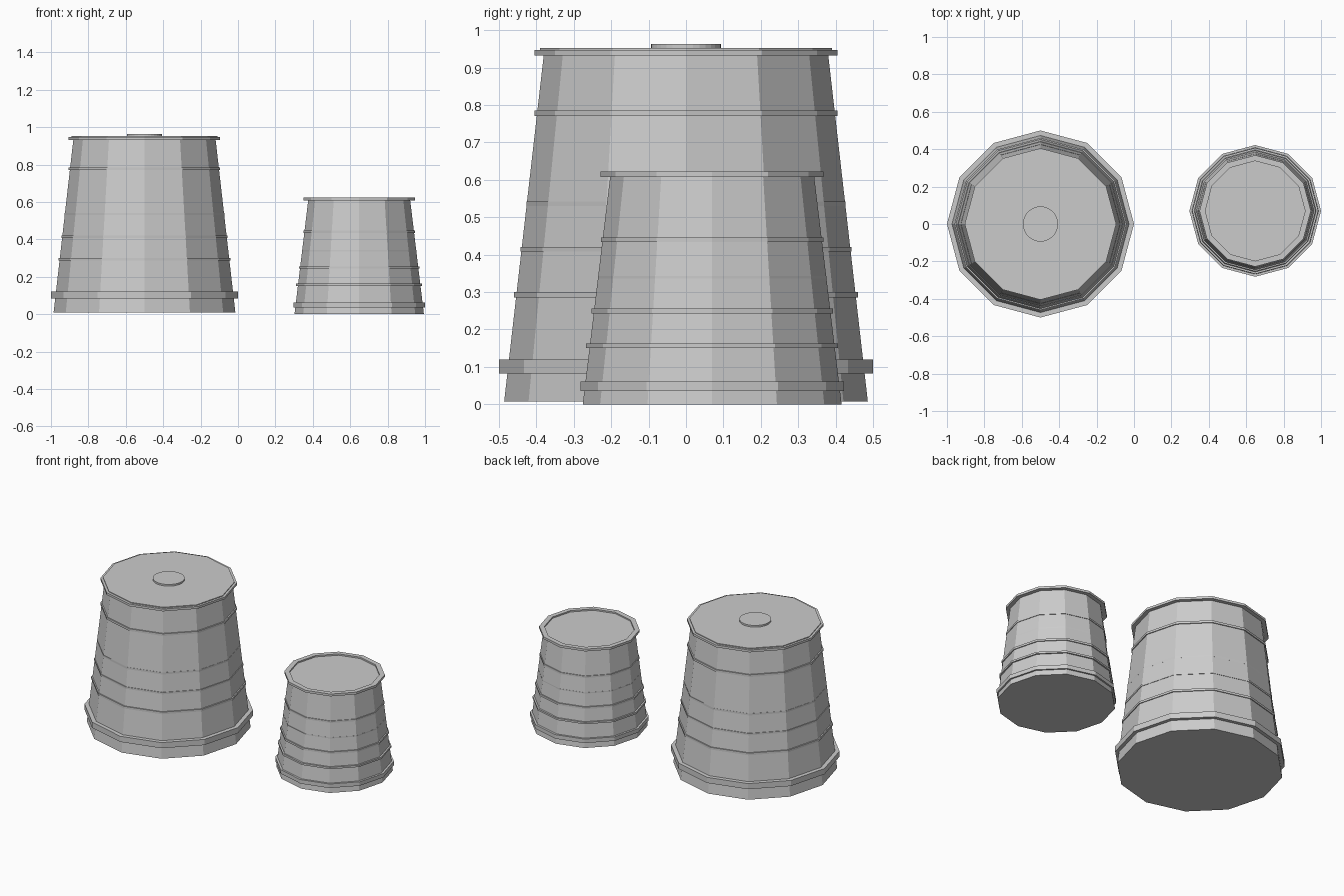
import bpy
import math

cube = bpy.data.objects.get("Cube")
if cube:
    bpy.data.objects.remove(cube, do_unlink=True)

# Single plain grey
GREY = (0.6, 0.6, 0.6, 1.0)
grey = bpy.data.materials.new("plain_grey")
grey.use_nodes = True
grey.diffuse_color = GREY
grey.node_tree.nodes["Principled BSDF"].inputs["Base Color"].default_value = GREY


def lathe(name, profile, centre, sides=12, closed=False):
    """Turn a (radius, height) profile, listed upwards on the outside, around z."""
    n = len(profile)
    verts, faces = [], []
    for r, z in profile:
        for i in range(sides):
            a = 2 * math.pi * i / sides
            verts.append((r * math.cos(a), r * math.sin(a), z))
    for k in range(n if closed else n - 1):
        lo, hi = k * sides, (k + 1) % n * sides
        for i in range(sides):
            j = (i + 1) % sides
            faces.append((lo + i, lo + j, hi + j, hi + i))
    if not closed:
        faces.append(tuple(reversed(range(sides))))
        faces.append(tuple(range((n - 1) * sides, n * sides)))
    mesh = bpy.data.meshes.new(name)
    mesh.from_pydata(verts, [], faces)
    mesh.materials.append(grey)
    obj = bpy.data.objects.new(name, mesh)
    obj.location = (centre[0], centre[1], 0)
    bpy.context.collection.objects.link(obj)
    return obj


def tub(name, centre, base, top, hoops):
    """Tapered body with hoops given as (bottom, top, radius)."""
    lathe(name + "_body", [base, top], centre)

    def body_radius(z):
        t = (z - base[1]) / (top[1] - base[1])
        return base[0] + (top[0] - base[0]) * t

    for i, (z0, z1, r) in enumerate(hoops):
        inner = body_radius(z1) - 0.004
        lathe(f"{name}_hoop_{i + 1}",
              [(r, z0), (r, z1), (inner, z1), (inner, z0)], centre, closed=True)


# Large tub with hoops, lid and round cap
LARGE = (-0.5, 0.0)
tub("large_tub", LARGE, (0.486, 0.008), (0.38, 0.936), [
    (0.083, 0.12, 0.5),
    (0.286, 0.3, 0.46),
    (0.408, 0.42, 0.443),
    (0.53, 0.542, 0.4265),
    (0.771, 0.785, 0.405),
])
lathe("large_lid", [(0.405, 0.932), (0.405, 0.947), (0.39, 0.947), (0.39, 0.952)], LARGE)
lathe("large_lid_cap", [(0.094, 0.95), (0.094, 0.963)], LARGE, sides=32)

# Small tub with hoops and a raised rim around its top
SMALL = (0.648, 0.07)
tub("small_tub", SMALL, (0.346, 0.0), (0.272, 0.614), [
    (0.035, 0.061, 0.352),
    (0.151, 0.163, 0.337),
    (0.243, 0.256, 0.323),
    (0.332, 0.343, 0.3055),
    (0.434, 0.446, 0.297),
    (0.608, 0.623, 0.298),
])
